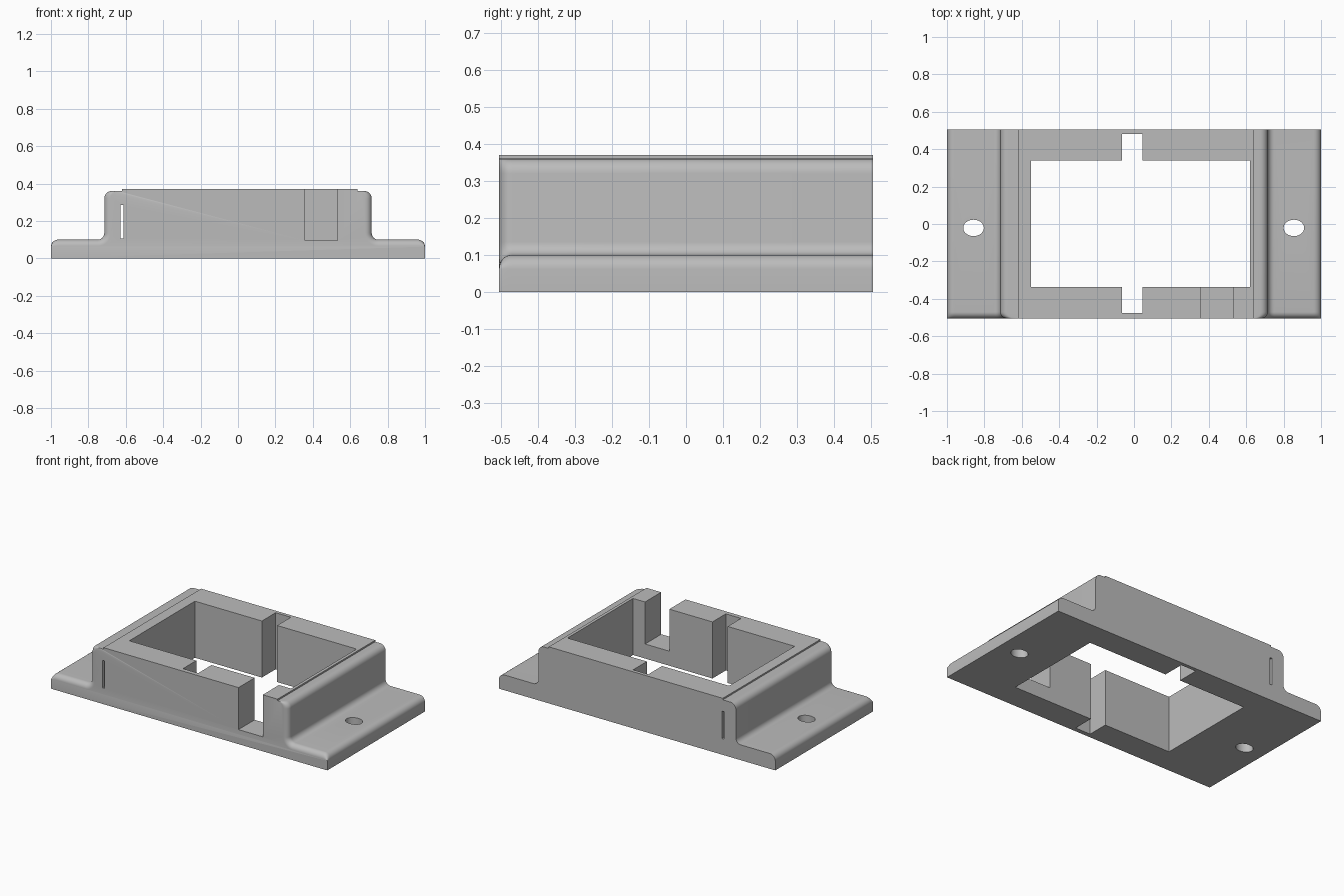
import bpy, bmesh
from math import sin, cos, pi

cube = bpy.data.objects.get("Cube")
if cube:
    bpy.data.objects.remove(cube)

grey = bpy.data.materials.new("light_grey")
grey.use_nodes = True
colour = (0.5, 0.5, 0.5, 1)
grey.diffuse_color = colour
grey.node_tree.nodes["Principled BSDF"].inputs["Base Color"].default_value = colour

STEPS = 8
HALF_Y = 0.505
ROUND = 0.035


def make_object(name, bm):
    bmesh.ops.recalc_face_normals(bm, faces=bm.faces)
    mesh = bpy.data.meshes.new(name)
    bm.to_mesh(mesh)
    bm.free()
    mesh.materials.append(grey)
    obj = bpy.data.objects.new(name, mesh)
    bpy.context.collection.objects.link(obj)
    return obj


def arc(cx, cz, rx, rz, start, end):
    angles = [start + (end - start) * i / STEPS for i in range(STEPS + 1)]
    return [(cx + rx * cos(a), cz + rz * sin(a)) for a in angles]


def half_profile(inset, step_x):
    # Foot edge, foot top, hollow fillet, raised side, rounded shoulder, top step
    foot, side = 0.1 - inset, 0.715 - inset
    drop = ROUND + 0.003 - inset
    fillet = ROUND + inset
    pts = [(1, 0)]
    pts += arc(0.96, foot - drop, 0.04, drop, 0, pi / 2)
    pts += arc(side + fillet, foot + fillet, fillet, fillet, 1.5 * pi, pi)
    pts += arc(side - 0.04, 0.32, 0.04, 0.04, 0, pi / 2)
    return pts + [(step_x, 0.36), (step_x, 0.37)]


# Body: one section swept back, with the front edge of feet and sides rounded
bm = bmesh.new()
stations = []
for i in range(STEPS + 1):
    a = i / STEPS * pi / 2
    stations.append((-HALF_Y + ROUND * (1 - cos(a)), ROUND * (1 - sin(a))))
stations.append((HALF_Y, 0))
rings = []
for y, inset in stations:
    right = half_profile(inset, 0.64)
    left = [(-x, z) for x, z in reversed(half_profile(inset, 0.62))]
    rings.append([bm.verts.new((x, y, z)) for x, z in right + left])
for a, b in zip(rings, rings[1:]):
    for i in range(len(a)):
        j = (i + 1) % len(a)
        bm.faces.new((a[i], a[j], b[j], b[i]))
bm.faces.new(rings[0])
bm.faces.new(rings[-1])
body = make_object("mounting_frame", bm)


def cut(cutter):
    cutter.hide_render = True
    mod = body.modifiers.new(cutter.name, "BOOLEAN")
    mod.operation = "DIFFERENCE"
    mod.solver = "EXACT"
    mod.object = cutter
    bpy.context.view_layer.objects.active = body
    bpy.ops.object.modifier_apply(modifier=mod.name)
    bpy.data.objects.remove(cutter)


def cut_box(name, x, y, z):
    bm = bmesh.new()
    bmesh.ops.create_cube(bm, size=1)
    for v in bm.verts:
        v.co = [(lo + hi) / 2 + c * (hi - lo) for c, (lo, hi) in zip(v.co, (x, y, z))]
    cut(make_object(name, bm))


# Central opening, its two relief notches, front gap and thin wire slot
through = (-0.1, 0.5)
cut_box("opening_cutter", (-0.55, 0.62), (-0.338, 0.34), through)
cut_box("relief_cutter", (-0.065, 0.045), (-0.476, 0.482), through)
cut_box("front_gap_cutter", (0.357, 0.533), (-0.6, -0.3), (0.095, 0.5))
cut_box("wire_slot_cutter", (-0.628, -0.613), (-0.6, 0.6), (0.105, 0.285))

# Screw holes in the feet
for x in (-0.858, 0.855):
    bm = bmesh.new()
    bmesh.ops.create_cone(bm, cap_ends=True, segments=32, radius1=1, radius2=1, depth=0.5)
    for v in bm.verts:
        v.co.x = x + v.co.x * 0.055
        v.co.y = -0.021 + v.co.y * 0.044
    cut(make_object("screw_hole_cutter", bm))

bpy.ops.object.select_all(action="DESELECT")
body.select_set(True)
bpy.context.view_layer.objects.active = body
bpy.ops.object.shade_smooth_by_angle(angle=0.6)
